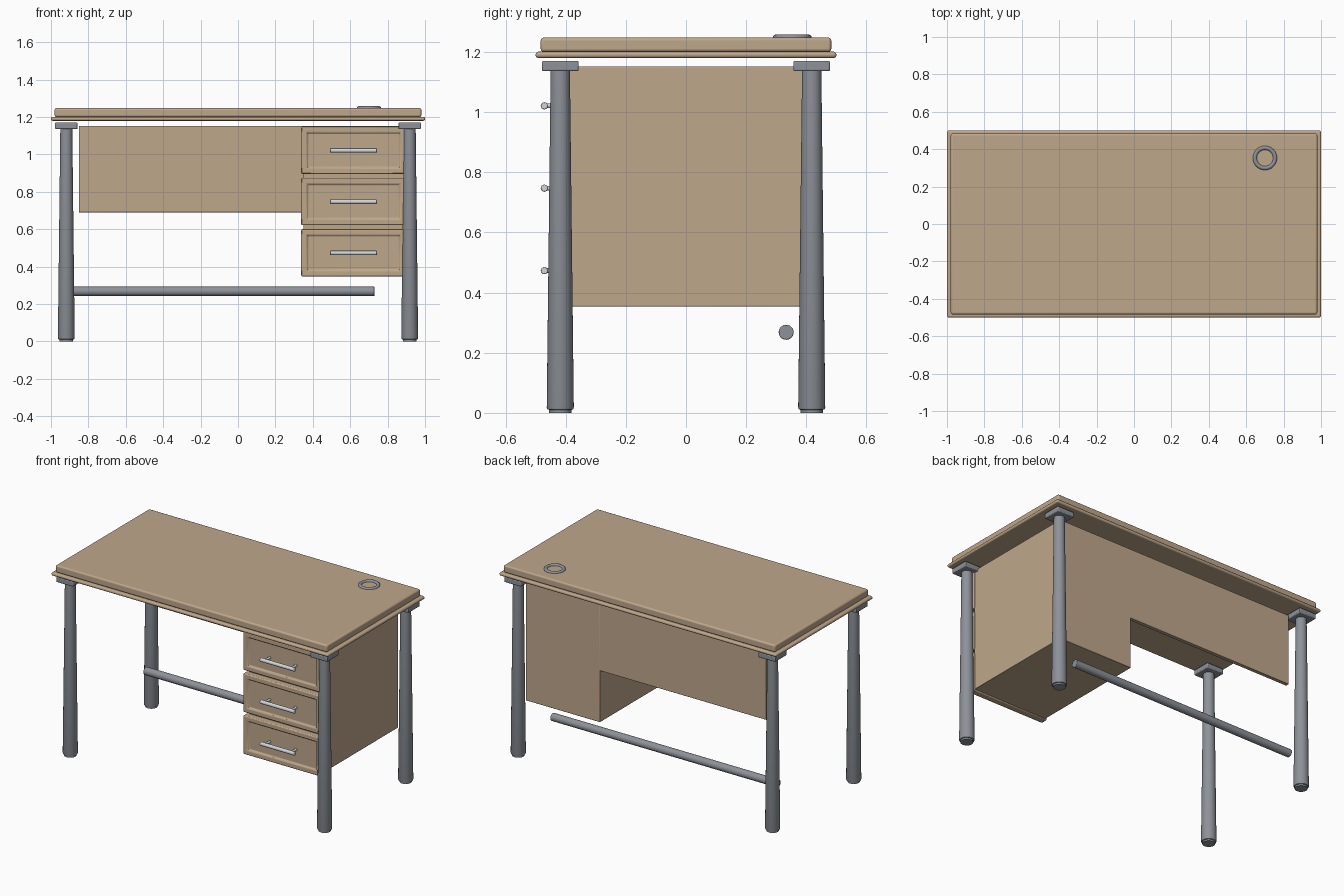
import bpy, bmesh, math
from mathutils import Vector

if "Cube" in bpy.data.objects:
    bpy.data.objects.remove(bpy.data.objects["Cube"])


def material(name, rgb):
    m = bpy.data.materials.new(name)
    m.diffuse_color = (*rgb, 1)
    m.use_nodes = True
    m.node_tree.nodes["Principled BSDF"].inputs["Base Color"].default_value = m.diffuse_color
    return m


WOOD = material("wood", (0.52, 0.39, 0.26))
METAL = material("grey_metal", (0.27, 0.29, 0.32))
BRIGHT = material("bright_metal", (0.65, 0.67, 0.7))


def finish(name, bm, mat, bevel=0, segments=2):
    bmesh.ops.recalc_face_normals(bm, faces=bm.faces)
    me = bpy.data.meshes.new(name)
    bm.to_mesh(me)
    bm.free()
    ob = bpy.data.objects.new(name, me)
    bpy.context.collection.objects.link(ob)
    me.materials.append(mat)
    if bevel:
        b = ob.modifiers.new("bevel", 'BEVEL')
        b.width, b.segments, b.limit_method = bevel, segments, 'ANGLE'
    bpy.ops.object.select_all(action='DESELECT')
    ob.select_set(True)
    bpy.context.view_layer.objects.active = ob
    bpy.ops.object.shade_smooth_by_angle(angle=math.radians(35))
    return ob


def box_mesh(lo, hi):
    bm = bmesh.new()
    bmesh.ops.create_cube(bm, size=1)
    for v in bm.verts:
        v.co = [a + (c + 0.5) * (b - a) for a, b, c in zip(lo, hi, v.co)]
    return bm


def box(name, lo, hi, mat, bevel=0, segments=2):
    return finish(name, box_mesh(lo, hi), mat, bevel, segments)


def lathe(name, profile, loc, mat, sides=32, closed=False):
    """Spin an (r, z) profile around a vertical axis at loc."""
    bm = bmesh.new()
    rings = [[bm.verts.new(Vector(loc) + Vector((r * math.cos(t), r * math.sin(t), z)))
              for t in (2 * math.pi * i / sides for i in range(sides))] for r, z in profile]
    pairs = list(zip(rings, rings[1:]))
    if closed:
        pairs.append((rings[-1], rings[0]))
    else:
        bm.faces.new(rings[0])
        bm.faces.new(rings[-1])
    for a, b in pairs:
        for i in range(sides):
            j = (i + 1) % sides
            bm.faces.new((a[i], a[j], b[j], b[i]))
    return finish(name, bm, mat)


def rod(name, a, b, r, mat, sides=24, bevel=0):
    a, b = Vector(a), Vector(b)
    bm = bmesh.new()
    bmesh.ops.create_cone(bm, cap_ends=True, segments=sides, radius1=r, radius2=r, depth=(b - a).length)
    bm.transform((b - a).to_track_quat('Z', 'Y').to_matrix().to_4x4())
    bmesh.ops.translate(bm, verts=bm.verts, vec=(a + b) / 2)
    return finish(name, bm, mat, bevel)


# Desktop: main slab above a slightly wider rounded edge band
box("desktop", (-0.98, -0.483, 1.20), (0.98, 0.483, 1.248), WOOD, 0.01, 3)
box("desktop_edge_band", (-1, -0.5, 1.18), (1, 0.5, 1.201), WOOD, 0.0095, 4)

# Cable grommet ring
ring = [(0.054 + 0.011 * math.cos(t), 0.011 * math.sin(t))
        for t in (2 * math.pi * i / 12 for i in range(12))]
lathe("cable_grommet", ring, (0.7, 0.353, 1.247), METAL, 40, True)

# Tapered legs with small feet and square mounting plates
leg = [(0.037, 0), (0.037, 0.01), (0.043, 0.012), (0.045, 0.018), (0.032, 1.145)]
for side, sx in (("left", -1), ("right", 1)):
    for end, sy in (("front", -1), ("back", 1)):
        x, y = 0.918 * sx, 0.418 * sy
        lathe(f"{end}_{side}_leg", leg, (x, y, 0), METAL)
        box(f"{end}_{side}_leg_plate", (x - 0.061, y - 0.061, 1.136),
            (x + 0.061, y + 0.061, 1.17), METAL, 0.005)

# Rear foot rail and modesty panel
rod("foot_rail", (-0.9, 0.333, 0.268), (0.73, 0.333, 0.268), 0.025, METAL, 24, 0.003)
box("modesty_panel", (-0.85, 0.363, 0.69), (0.36, 0.387, 1.152), WOOD, 0.002)

# Drawer cabinet
CX = 0.6175
box("drawer_cabinet", (CX - 0.268, -0.39, 0.354), (CX + 0.268, 0.388, 1.152), WOOD, 0.003)

# Drawer fronts with recessed panels and bar handles
for i, z in enumerate((1.022, 0.748, 0.474)):
    bm = box_mesh((CX - 0.28, -0.43, z - 0.126), (CX + 0.28, -0.385, z + 0.126))
    bm.normal_update()
    front = min(bm.faces, key=lambda f: f.calc_center_median().y)
    bmesh.ops.inset_region(bm, faces=[front], thickness=0.046)
    bmesh.ops.inset_region(bm, faces=[front], thickness=0.002, depth=-0.012)
    finish(f"drawer_front_{i + 1}", bm, WOOD, 0.006, 2)
    hz = z - 0.001
    rod(f"drawer_handle_{i + 1}", (CX - 0.125, -0.471, hz), (CX + 0.125, -0.471, hz), 0.012, BRIGHT, 16, 0.003)
    for k, sx in enumerate((-1, 1)):
        px = CX + 0.095 * sx
        rod(f"handle_post_{i + 1}_{k + 1}", (px, -0.47, hz), (px, -0.412, hz), 0.008, BRIGHT, 12)
